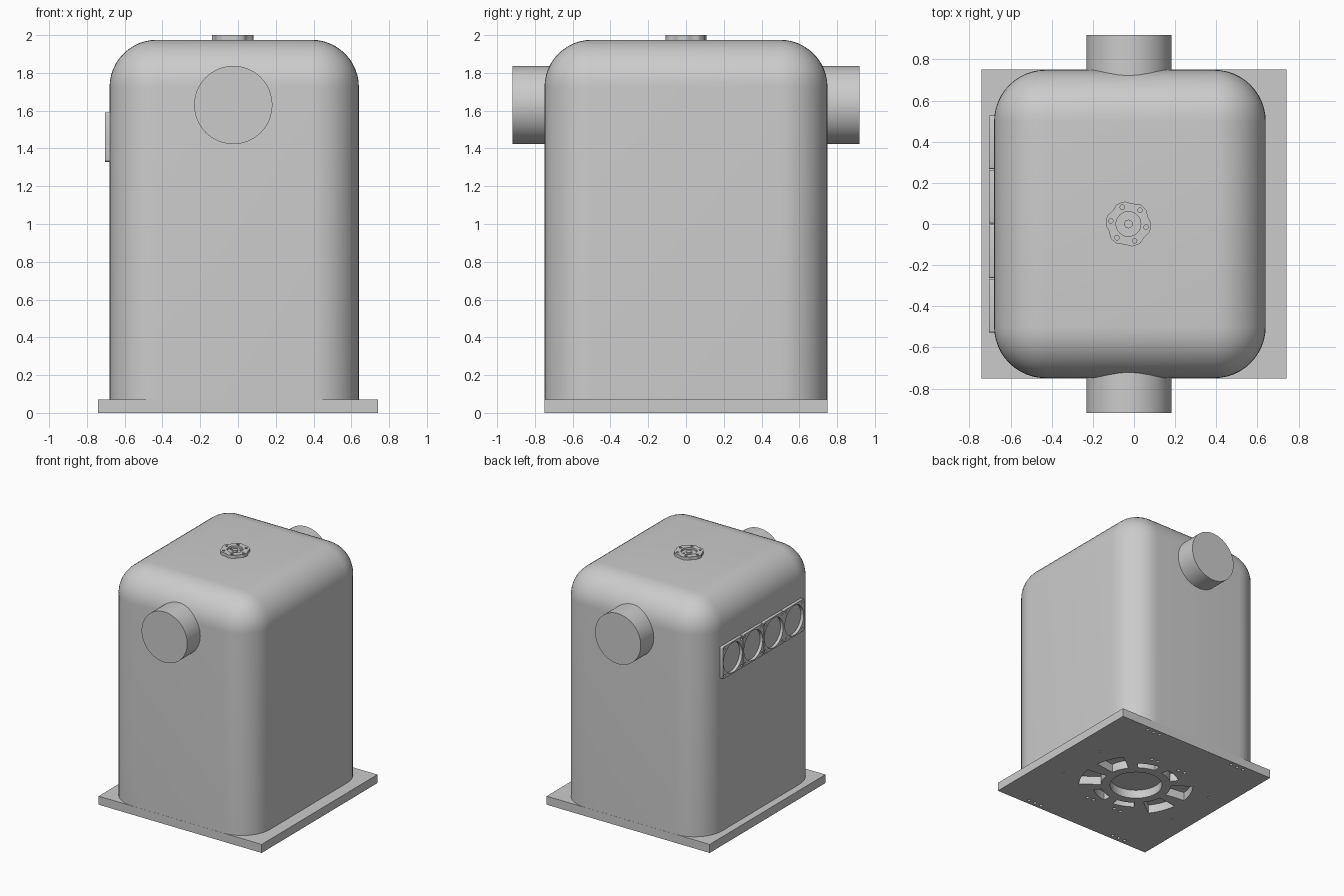
import bpy, bmesh
from math import pi, cos, sin, radians
from mathutils import Matrix

if "Cube" in bpy.data.objects:
    bpy.data.objects.remove(bpy.data.objects["Cube"], do_unlink=True)

grey = bpy.data.materials.new("light grey")
grey.use_nodes = True
grey.diffuse_color = (0.6, 0.6, 0.6, 1)
grey.node_tree.nodes["Principled BSDF"].inputs["Base Color"].default_value = (0.6, 0.6, 0.6, 1)

CX = -0.02      # centre line of the tank


def circle(r, n=48, x=0, y=0):
    return [(x + r * cos(2 * pi * i / n), y + r * sin(2 * pi * i / n)) for i in range(n)]


def rectangle(w, d):
    return [(-w / 2, -d / 2), (w / 2, -d / 2), (w / 2, d / 2), (-w / 2, d / 2)]


def sector(r0, r1, mid, half, n=10):
    angles = [radians(mid - half + 2 * half * i / n) for i in range(n + 1)]
    return ([(r1 * cos(a), r1 * sin(a)) for a in angles]
            + [(r0 * cos(a), r0 * sin(a)) for a in reversed(angles)])


def add_object(name, bm, matrix=Matrix()):
    bmesh.ops.recalc_face_normals(bm, faces=bm.faces)
    mesh = bpy.data.meshes.new(name)
    bm.to_mesh(mesh)
    bm.free()
    mesh.materials.append(grey)
    obj = bpy.data.objects.new(name, mesh)
    obj.matrix_world = matrix
    bpy.context.collection.objects.link(obj)
    return obj


def prisms(name, outlines, z0, z1, matrix=Matrix()):
    """Extrude each flat outline from z0 to z1 into one object."""
    bm = bmesh.new()
    for outline in outlines:
        face = bm.faces.new([bm.verts.new((x, y, z0)) for x, y in outline])
        top = bmesh.ops.extrude_face_region(bm, geom=[face])["geom"]
        bmesh.ops.translate(bm, vec=(0, 0, z1 - z0),
                            verts=[v for v in top if isinstance(v, bmesh.types.BMVert)])
    return add_object(name, bm, matrix)


def cut(obj, outlines, z0, z1):
    """Subtract extruded outlines, then drop the cutter."""
    cutter = prisms("cutter", outlines, z0, z1, obj.matrix_world.copy())
    cutter.hide_render = True
    mod = obj.modifiers.new("holes", "BOOLEAN")
    mod.operation, mod.solver, mod.object = "DIFFERENCE", "EXACT", cutter
    bpy.context.view_layer.update()
    shape = obj.evaluated_get(bpy.context.evaluated_depsgraph_get())
    mesh = bpy.data.meshes.new_from_object(shape)
    obj.modifiers.clear()
    obj.data = mesh
    bpy.data.objects.remove(cutter, do_unlink=True)


def smooth(obj):
    bpy.ops.object.select_all(action="DESELECT")
    obj.select_set(True)
    bpy.context.view_layer.objects.active = obj
    bpy.ops.object.shade_smooth_by_angle(angle=radians(30))


# Tank body: box with round vertical and top edges
bm = bmesh.new()
bmesh.ops.create_cube(bm, size=1, matrix=Matrix.Translation((CX, 0, 1.0225))
                      @ Matrix.Diagonal((1.32, 1.498, 1.905, 1)))
rounded = [e for e in bm.edges if max(v.co.z for v in e.verts) > 1]
bmesh.ops.bevel(bm, geom=rounded, offset=0.25, offset_type="OFFSET",
                segments=12, profile=0.5, affect="EDGES")
smooth(add_object("tank_body", bm))

# Base plate with vent ring and screw holes
base = prisms("base_plate", [rectangle(1.48, 1.5)], 0, 0.07)
vents = [circle(0.2)]
for k in range(8):
    mid = 22.5 + 45 * k
    wide = abs(cos(radians(mid))) > 0.7
    vents.append(sector(0.27, 0.44 if wide else 0.335, mid, 15))
vents = [[(x + CX, y) for x, y in v] for v in vents]
for sx in (-1, 1):
    for sy in (-1, 1):
        for step in (-0.06, 0, 0.06):
            vents.append(circle(0.013, 12, CX + sx * 0.42 + step, sy * 0.71))
            vents.append(circle(0.013, 12, CX + sx * 0.165 + step, sy * 0.385 + 0.0))
        vents.append(circle(0.008, 12, CX + sx * 0.55, sy * 0.215))
# drop the screw holes that would run into the wide vents
vents = [v for v in vents if not (len(v) == 12 and 0.21 < abs(v[0][0] - CX) < 0.25)]
cut(base, vents, -0.05, 0.12)

# Duct stubs at front and back
for name, turn in (("front_duct", 90), ("back_duct", -90)):
    at = Matrix.Translation((CX - 0.005, 0, 1.63)) @ Matrix.Rotation(radians(turn), 4, "X")
    smooth(prisms(name, [circle(0.207, 64)], 0.6, 0.918, at))

# Row of four fan frames on one side
for i in range(4):
    at = (Matrix.Translation((-0.675, -0.3975 + 0.265 * i, 1.46))
          @ Matrix.Rotation(radians(-90), 4, "Y"))
    corner = [(sx * 0.119 + 0.012 * cos(radians(a + t)), sy * 0.119 + 0.012 * sin(radians(a + t)))
              for sx, sy, a in ((1, 1, 0), (-1, 1, 90), (-1, -1, 180), (1, -1, 270))
              for t in (0, 30, 60, 90)]
    frame = prisms("fan_frame_%d" % (i + 1), [corner], -0.01, 0.03, at)
    holes = [circle(0.121, 64)]
    holes += [circle(0.009, 12, sx * 0.108, sy * 0.108) for sx in (-1, 1) for sy in (-1, 1)]
    cut(frame, holes, -0.05, 0.08)
    smooth(frame)

# Scalloped flange on the top
hub_at = Matrix.Translation((CX - 0.007, 0, 0))
rim = []
for i in range(96):
    a = 2 * pi * i / 96
    r = min(0.11, 0.108 + 0.007 * cos(6 * (a - radians(50))))
    rim.append((r * cos(a), r * sin(a)))
flange = prisms("top_flange", [rim], 1.965, 2.0, hub_at)
bolts = [radians(50 + 60 * k) for k in range(6)]
cut(flange, [circle(0.011, 16, 0.087 * cos(a), 0.087 * sin(a)) for a in bolts]
    + [circle(0.06)], 1.984, 2.05)
smooth(flange)
smooth(prisms("flange_boss", [circle(0.021, 24)], 1.97, 1.998, hub_at))
prisms("flange_screws", [circle(0.006, 10, 0.042 * cos(a), 0.042 * sin(a))
                         for a in bolts[::2]], 1.97, 1.99, hub_at)
